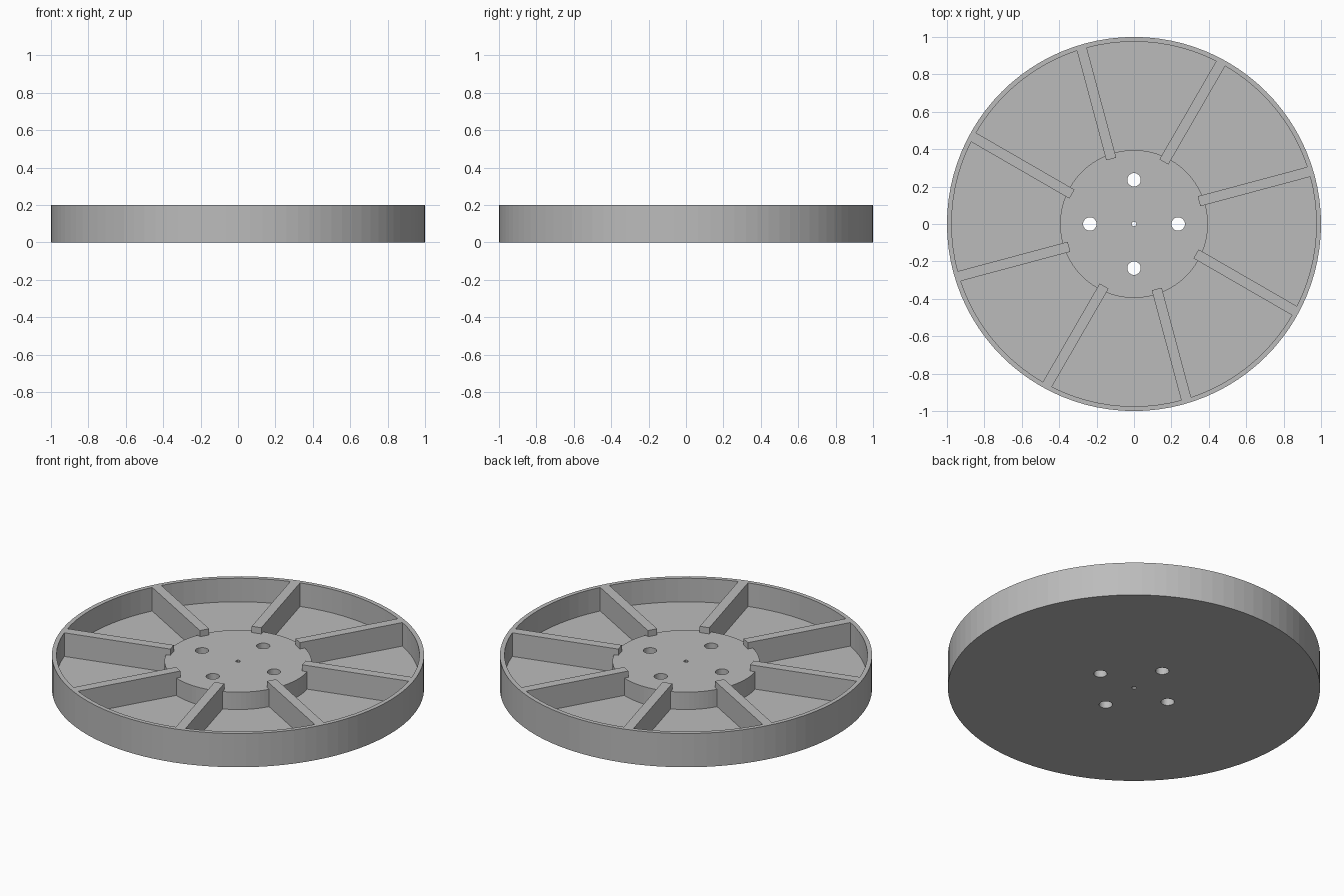
import bpy, bmesh, math
from mathutils import Matrix

HEIGHT, FLOOR_Z, HUB_Z = 0.2, 0.06, 0.163
RIM_IN, HUB_R = 0.975, 0.395
SEGMENTS = 96

cube = bpy.data.objects.get("Cube")
if cube:
    bpy.data.objects.remove(cube, do_unlink=True)

grey = bpy.data.materials.new("plain grey")
grey.use_nodes = True
colour = (0.5, 0.5, 0.5, 1)
grey.diffuse_color = colour
grey.node_tree.nodes["Principled BSDF"].inputs["Base Color"].default_value = colour


def make_object(name, bm):
    bmesh.ops.recalc_face_normals(bm, faces=bm.faces)
    mesh = bpy.data.meshes.new(name)
    bm.to_mesh(mesh)
    bm.free()
    mesh.materials.append(grey)
    obj = bpy.data.objects.new(name, mesh)
    bpy.context.collection.objects.link(obj)
    return obj


def combine(target, tool, operation):
    """Apply a boolean to the target and discard the tool."""
    mod = target.modifiers.new(operation.lower(), "BOOLEAN")
    mod.operation, mod.object, mod.solver = operation, tool, "EXACT"
    bpy.context.view_layer.objects.active = target
    bpy.ops.object.modifier_apply(modifier=mod.name)
    bpy.data.objects.remove(tool, do_unlink=True)


# Dish: floor, outer rim and raised hub turned from one profile
profile = [(0, 0), (1, 0), (1, HEIGHT), (RIM_IN, HEIGHT), (RIM_IN, FLOOR_Z),
           (HUB_R, FLOOR_Z), (HUB_R, HUB_Z), (0, HUB_Z)]
bm = bmesh.new()
verts = [bm.verts.new((r, 0, z)) for r, z in profile]
edges = [bm.edges.new(pair) for pair in zip(verts, verts[1:])]
bmesh.ops.spin(bm, geom=verts + edges, cent=(0, 0, 0), axis=(0, 0, 1),
               angle=math.tau, steps=SEGMENTS)
bmesh.ops.remove_doubles(bm, verts=bm.verts, dist=0.0001)
bmesh.ops.dissolve_limit(bm, angle_limit=0.001, verts=bm.verts, edges=bm.edges)
wheel = make_object("ribbed_wheel", bm)

# Eight ribs, each set to one side of its radial line
inner, outer, width, low = 0.367, 0.985, 0.055, 0.03
bm = bmesh.new()
for i in range(8):
    turn = Matrix.Rotation(math.radians(15 + 45 * i), 4, "Z")
    place = Matrix.Translation(((inner + outer) / 2, width / 2, (low + HEIGHT) / 2))
    size = Matrix.Diagonal((outer - inner, width, HEIGHT - low, 1))
    bmesh.ops.create_cube(bm, size=1, matrix=turn @ place @ size)
combine(wheel, make_object("ribs", bm), "UNION")

# Four bolt holes and a small centre hole, all through the hub
bm = bmesh.new()
holes = [(0, 0, 0.013, 8)]
for i in range(4):
    a = i * math.pi / 2
    holes.append((0.236 * math.cos(a), 0.236 * math.sin(a), 0.036, 32))
for x, y, radius, sides in holes:
    bmesh.ops.create_cone(bm, cap_ends=True, segments=sides, radius1=radius,
                          radius2=radius, depth=1, matrix=Matrix.Translation((x, y, 0)))
combine(wheel, make_object("hole_cutters", bm), "DIFFERENCE")
